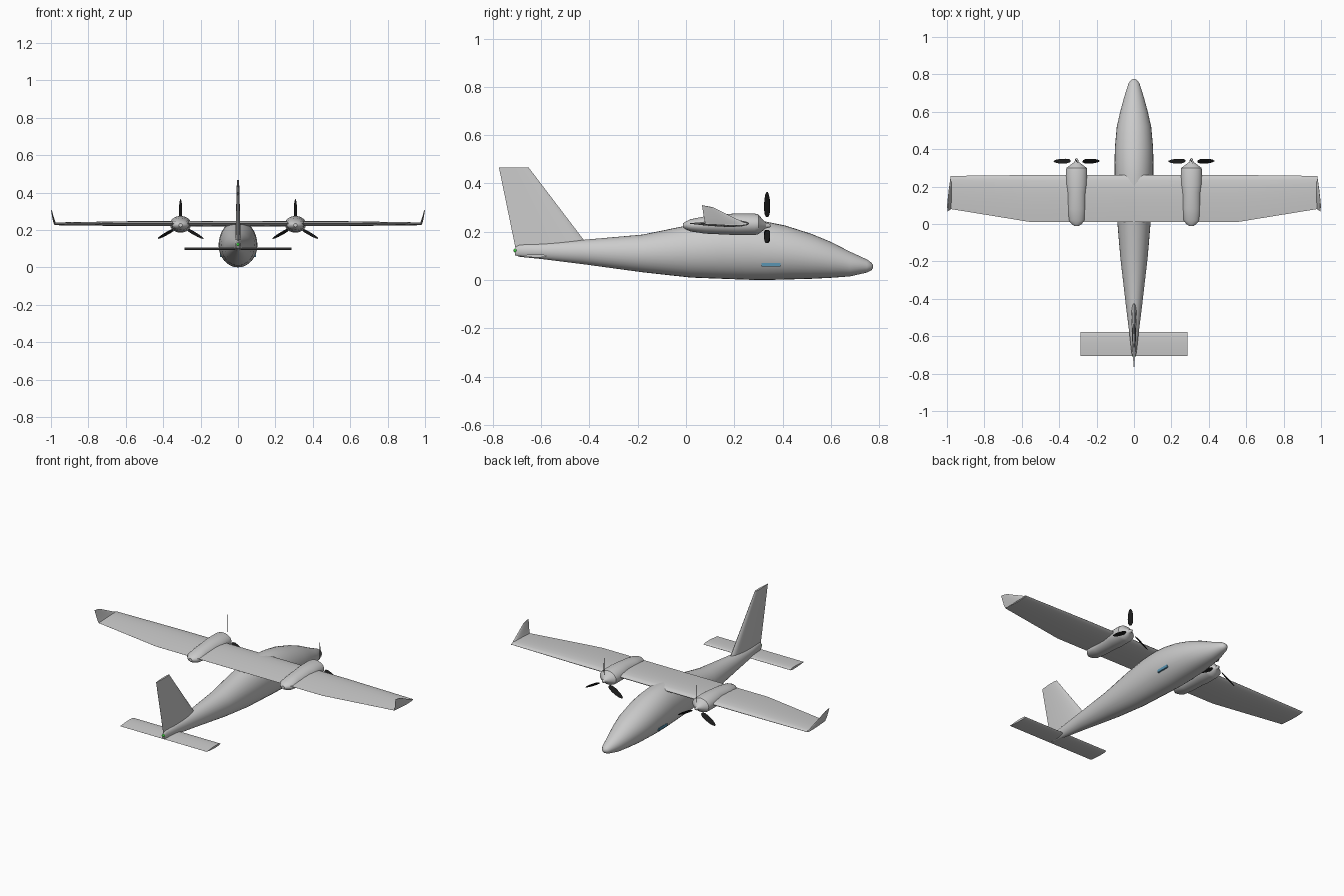
import bpy, bmesh, math
from mathutils import Vector, Matrix

if "Cube" in bpy.data.objects:
    bpy.data.objects.remove(bpy.data.objects["Cube"])


def material(name, rgb):
    m = bpy.data.materials.new(name)
    m.diffuse_color = (*rgb, 1)
    m.use_nodes = True
    m.node_tree.nodes["Principled BSDF"].inputs["Base Color"].default_value = m.diffuse_color
    return m


black = material("black", (0.01, 0.01, 0.01))
blue = material("blue", (0.1, 0.3, 0.45))
green = material("green", (0.05, 0.6, 0.05))


def finish(name, bm, mat=None, angle=35):
    bmesh.ops.recalc_face_normals(bm, faces=bm.faces)
    me = bpy.data.meshes.new(name)
    bm.to_mesh(me)
    bm.free()
    ob = bpy.data.objects.new(name, me)
    bpy.context.collection.objects.link(ob)
    if mat:
        me.materials.append(mat)
    bpy.ops.object.select_all(action='DESELECT')
    ob.select_set(True)
    bpy.context.view_layer.objects.active = ob
    bpy.ops.object.shade_smooth_by_angle(angle=math.radians(angle))
    return ob


def skin(bm, rings):
    """Join closed rings of points and cap both ends."""
    loops = [[bm.verts.new(p) for p in r] for r in rings]
    for a, b in zip(loops, loops[1:]):
        for i in range(len(a)):
            j = (i + 1) % len(a)
            bm.faces.new((a[i], a[j], b[j], b[i]))
    bm.faces.new(loops[0])
    bm.faces.new(loops[-1][::-1])


def body(name, stations, cx=0, n=32):
    """Elliptical body along y from (y, half width, bottom z, top z)."""
    bm = bmesh.new()
    rings = []
    for y, w, lo, hi in stations:
        rings.append([(cx + w * math.cos(2 * math.pi * i / n), y,
                       (lo + hi) / 2 + (hi - lo) / 2 * math.sin(2 * math.pi * i / n))
                      for i in range(n)])
    skin(bm, rings)
    return finish(name, bm)


def airfoil(le, te, up, thick, n=9):
    """Section ring from leading to trailing edge, thickened along up."""
    le, te, up = Vector(le), Vector(te), Vector(up).normalized()
    half = []
    for i in range(n + 1):
        t = (1 - math.cos(math.pi * i / n)) / 2
        h = 2.97 * math.sqrt(t) - 1.26 * t - 3.52 * t**2 + 2.84 * t**3 - 1.015 * t**4
        half.append((t, max(h, 0.02) * thick / 2))
    top = [le.lerp(te, t) + up * h for t, h in half]
    bottom = [le.lerp(te, t) - up * h for t, h in half[::-1]]
    return top + bottom


def foil(name, sections, mat=None):
    bm = bmesh.new()
    skin(bm, [airfoil(*s) for s in sections])
    return finish(name, bm, mat)


# Fuselage
body("fuselage", [
    (0.775, 0.006, 0.05, 0.062), (0.768, 0.018, 0.04, 0.072), (0.75, 0.03, 0.031, 0.085),
    (0.68, 0.052, 0.015, 0.117), (0.60, 0.074, 0.009, 0.158), (0.52, 0.092, 0.005, 0.191),
    (0.41, 0.102, 0.002, 0.226), (0.33, 0.104, 0.0, 0.242), (0.26, 0.103, 0.001, 0.25),
    (0.15, 0.098, 0.005, 0.247), (0.02, 0.09, 0.01, 0.229), (-0.18, 0.073, 0.032, 0.188),
    (-0.43, 0.044, 0.066, 0.166), (-0.60, 0.023, 0.087, 0.152), (-0.69, 0.013, 0.096, 0.146),
    (-0.708, 0.006, 0.102, 0.135)])

# Wing
up = (0, 0, 1)
tip = [(0.98, 0.257, 0.08, 0.233, 0.015), (0.55, 0.262, 0.01, 0.234, 0.027)]
half_wing = tip + [(0.0, 0.262, 0.01, 0.234, 0.03)]
full = half_wing + [(-x, l, t, z, th) for x, l, t, z, th in tip[::-1]]
foil("wing", [((x, l, z), (x, t, z), up, th) for x, l, t, z, th in full])

# Tailplane
foil("tailplane", [((x, -0.577, 0.1), (x, -0.705, 0.1), up, 0.013) for x in (-0.287, 0.287)])

# Fin
foil("fin", [((0, -0.40, 0.135), (0, -0.705, 0.125), (1, 0, 0), 0.03),
             ((0, -0.652, 0.466), (0, -0.775, 0.466), (1, 0, 0), 0.012)])

for side, s in (("left", -1), ("right", 1)):
    # Swept winglets
    foil(side + "_winglet", [
        ((s * 0.978, 0.257, 0.231), (s * 0.978, 0.08, 0.231), (s, 0, -0.2), 0.012),
        ((s * 0.986, 0.205, 0.255), (s * 0.986, 0.075, 0.255), (s, 0, -0.3), 0.01),
        ((s * 0.997, 0.115, 0.3), (s * 0.997, 0.066, 0.31), (s, 0, -0.3), 0.004)])

    # Engine nacelles
    cx = s * 0.307
    body(side + "_nacelle", [
        (0.336, 0.006, 0.22, 0.232), (0.318, 0.03, 0.204, 0.25), (0.30, 0.054, 0.19, 0.272),
        (0.285, 0.057, 0.186, 0.275), (0.21, 0.057, 0.186, 0.275), (0.17, 0.051, 0.188, 0.274),
        (0.08, 0.048, 0.192, 0.264), (0.02, 0.044, 0.201, 0.252), (0.0, 0.027, 0.209, 0.243),
        (-0.012, 0.01, 0.217, 0.235)], cx)

    # Propeller hub
    body(side + "_propeller_hub", [
        (0.352, 0.003, 0.222, 0.228), (0.345, 0.008, 0.217, 0.233),
        (0.32, 0.014, 0.211, 0.239)], cx, 16)

    # Three pitched blades
    bm = bmesh.new()
    hub = Vector((cx, 0.336, 0.224))
    chord = Vector((-0.55, 0.83, 0))
    for k in range(3):
        rot = Matrix.Rotation(k * 2 * math.pi / 3, 3, 'Y')
        rings = []
        for r, c in ((0.038, 0.012), (0.05, 0.026), (0.075, 0.031), (0.11, 0.027),
                     (0.13, 0.018), (0.141, 0.005)):
            mid = Vector((0, 0, r))
            ring = airfoil(mid + chord * c / 2, mid - chord * c / 2,
                           (0.83, 0.55, 0), c * 0.15, 6)
            rings.append([hub + rot @ p for p in ring])
        skin(bm, rings)
    finish(side + "_propeller_blades", bm, black)

    # Blue side lights
    bm = bmesh.new()
    bmesh.ops.create_cube(bm, size=1, matrix=Matrix.Translation((s * 0.086, 0.352, 0.063))
                          @ Matrix.Diagonal((0.02, 0.08, 0.016, 1)))
    finish(side + "_side_light", bm, blue)

# Green tail light
bm = bmesh.new()
bmesh.ops.create_uvsphere(bm, u_segments=12, v_segments=8, radius=0.009,
                          matrix=Matrix.Translation((0, -0.706, 0.122)))
finish("tail_light", bm, green)
